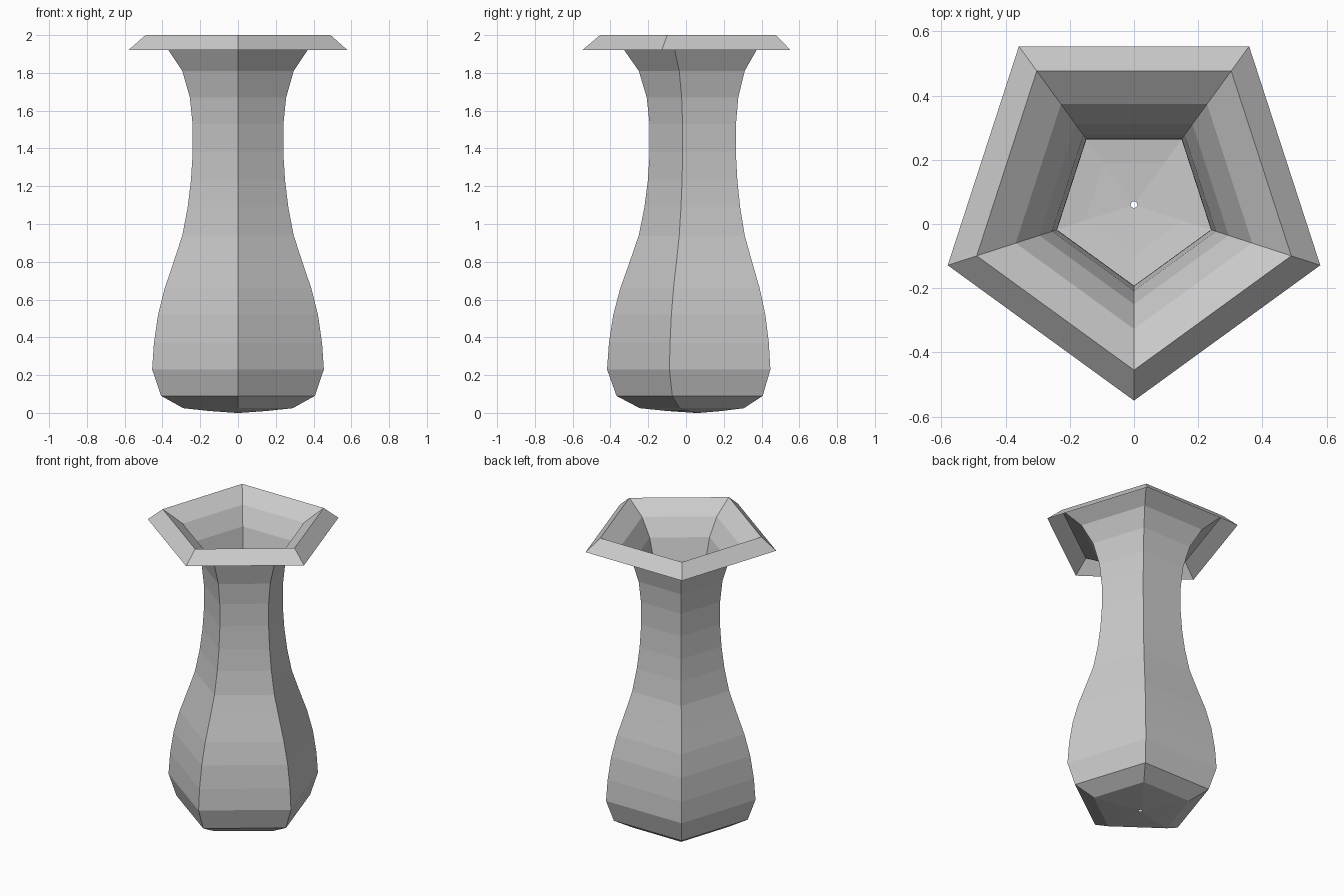
import bpy
import bmesh
from math import cos, sin, radians

cube = bpy.data.objects.get("Cube")
if cube:
    bpy.data.objects.remove(cube, do_unlink=True)

SIDES = 5
CENTRE_Y = 0.06

# Vase profile (radius, height): base hole, belly, neck, flare, folded lip
PROFILE = [
    (0.012, 0.0), (0.16, 0.01), (0.305, 0.025), (0.428, 0.09),
    (0.478, 0.23), (0.468, 0.37), (0.445, 0.52), (0.408, 0.66),
    (0.358, 0.8), (0.31, 0.94), (0.28, 1.09), (0.262, 1.23),
    (0.252, 1.38), (0.253, 1.53), (0.268, 1.67), (0.31, 1.81),
    (0.387, 1.92), (0.515, 2.0), (0.61, 1.92),
]


def lathe(name, profile, sides, material):
    """Turn a profile into a faceted, single-walled shell, one corner to the front."""
    bm = bmesh.new()
    angles = [radians(-90 + 360 * i / sides) for i in range(sides)]
    rings = [[bm.verts.new((r * cos(a), r * sin(a), z)) for a in angles]
             for r, z in profile]
    for low, high in zip(rings, rings[1:]):
        for i in range(sides):
            j = (i + 1) % sides
            bm.faces.new((low[i], low[j], high[j], high[i]))
    mesh = bpy.data.meshes.new(name)
    bm.to_mesh(mesh)
    bm.free()
    mesh.materials.append(material)
    obj = bpy.data.objects.new(name, mesh)
    bpy.context.collection.objects.link(obj)
    return obj


# Plain grey glaze
grey = bpy.data.materials.new("light_grey")
grey.use_nodes = True
colour = (0.6, 0.6, 0.6, 1.0)
grey.diffuse_color = colour
grey.node_tree.nodes["Principled BSDF"].inputs["Base Color"].default_value = colour

# Five-sided vase, flat faces
vase = lathe("vase", PROFILE, SIDES, grey)
vase.location.y = CENTRE_Y
